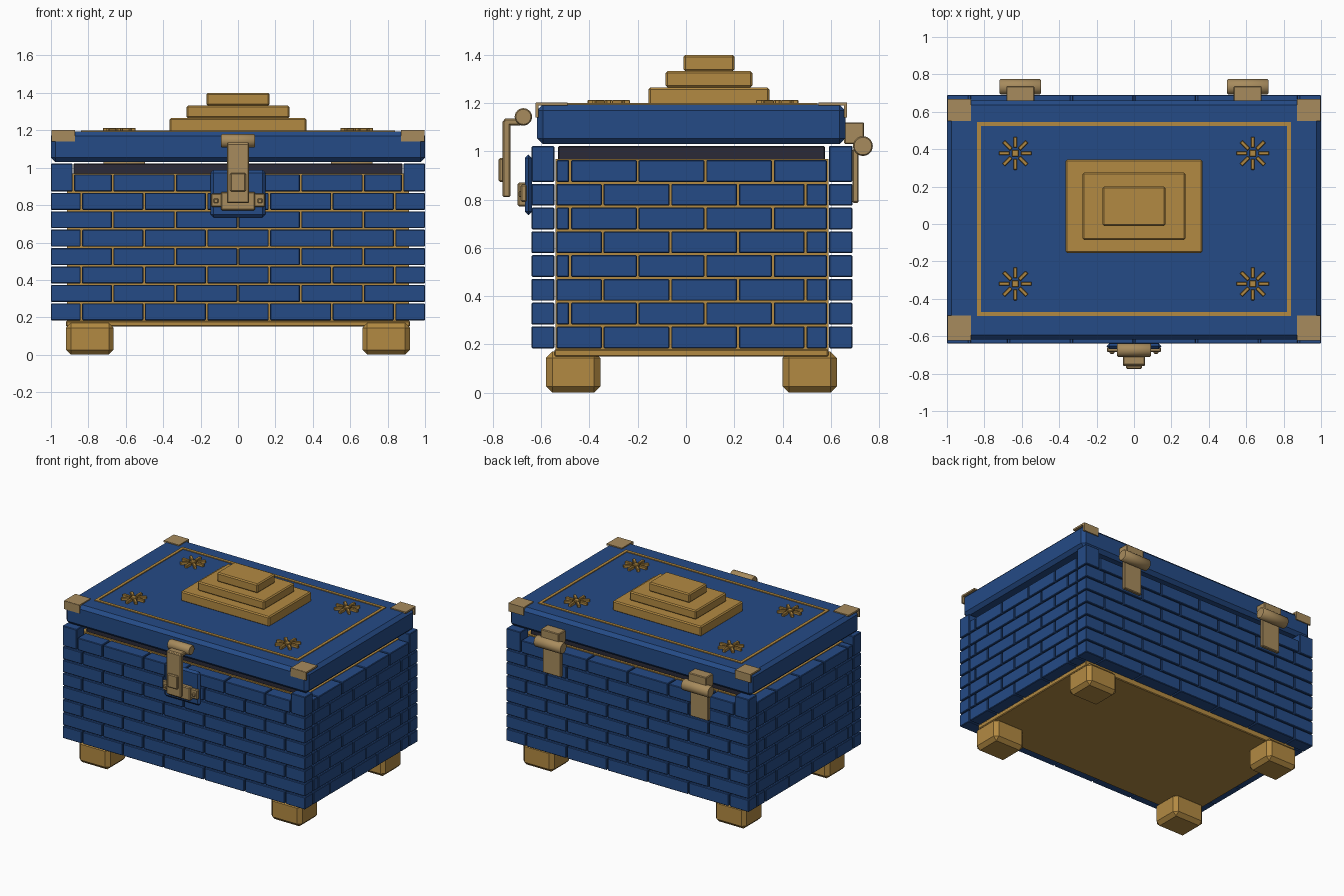
import bpy, bmesh, math
from mathutils import Matrix, Vector

if "Cube" in bpy.data.objects:
    bpy.data.objects.remove(bpy.data.objects["Cube"])


def material(name, rgb):
    m = bpy.data.materials.new(name)
    m.diffuse_color = (*rgb, 1)
    m.use_nodes = True
    m.node_tree.nodes["Principled BSDF"].inputs["Base Color"].default_value = m.diffuse_color
    return m


BLUE = material("deep blue", (0.018, 0.070, 0.24))
GOLD = material("gold", (0.45, 0.255, 0.055))
BRASS = material("dull brass", (0.39, 0.26, 0.11))
DARK = material("dark lining", (0.024, 0.023, 0.038))


def finish(name, bm, mat, bevel=0.0, segments=1):
    bmesh.ops.recalc_face_normals(bm, faces=bm.faces)
    me = bpy.data.meshes.new(name)
    bm.to_mesh(me)
    bm.free()
    ob = bpy.data.objects.new(name, me)
    bpy.context.collection.objects.link(ob)
    me.materials.append(mat)
    if bevel:
        mod = ob.modifiers.new("bevel", 'BEVEL')
        mod.width = bevel
        mod.segments = segments
    return ob


def add_box(bm, x, y, z, rot=None):
    c = Vector((sum(x) / 2, sum(y) / 2, sum(z) / 2))
    size = (x[1] - x[0], y[1] - y[0], z[1] - z[0], 1)
    bmesh.ops.create_cube(bm, size=1, matrix=(rot or Matrix()) @ Matrix.Translation(c) @ Matrix.Diagonal(size))


def boxes(name, mat, items, bevel=0.0):
    bm = bmesh.new()
    for it in items:
        add_box(bm, *it)
    return finish(name, bm, mat, bevel)


def barrel(name, x, y, z, r, length):
    bm = bmesh.new()
    bmesh.ops.create_cone(bm, cap_ends=True, segments=24, radius1=r, radius2=r, depth=length,
                          matrix=Matrix.Translation((x, y, z)) @ Matrix.Rotation(math.pi / 2, 4, 'Y'))
    ob = finish(name, bm, BRASS, 0.005)
    for p in ob.data.polygons:
        p.use_smooth = len(p.vertices) == 4
    return ob


def spans(lo, hi, start, pitch):
    """Brick intervals between lo and hi, with joints at start + k * pitch."""
    k = math.floor((lo - start) / pitch) + 1
    edges = [lo]
    while start + k * pitch < hi - 0.01:
        if start + k * pitch > lo + 0.01:
            edges.append(start + k * pitch)
        k += 1
    edges.append(hi)
    return list(zip(edges, edges[1:]))


# Chest core and base
boxes("chest_core", GOLD, [((-0.915, 0.915), (-0.54, 0.59), (0.16, 0.968))])
boxes("base_plate", GOLD, [((-0.92, 0.92), (-0.545, 0.59), (0.15, 0.18))], 0.005)
boxes("dark_rim", DARK, [((-0.88, 0.88), (-0.53, 0.575), (0.965, 1.022))], 0.004)

# Brick walls: eight staggered courses, raised corners in the last one
GAP, COURSE, Z0 = 0.004, 0.0985, 0.18
long_bricks, side_bricks = [], []
for row in range(8):
    z = (Z0 + row * COURSE + GAP, Z0 + (row + 1) * COURSE - GAP)
    odd = row % 2
    lengths = spans(-1, 1, 0 if odd else 0.1675, 0.335)
    if row == 7:
        lengths = [(-1, -0.88)] + spans(-0.88, 0.88, 0, 0.335) + [(0.88, 1)]
    for a, b in lengths:
        top = 1.022 if row == 7 and max(abs(a), abs(b)) > 0.95 else z[1]
        a2 = a if a == -1 else a + GAP
        b2 = b if b == 1 else b - GAP
        for y in ((-0.64, -0.545), (0.592, 0.69)):
            long_bricks.append(((a2, b2), y, (z[0], top)))
    for a, b in spans(-0.54, 0.588, -0.48 if odd else -0.345, 0.28):
        for x in ((-1, -0.91), (0.91, 1)):
            side_bricks.append((x, (a + GAP, b - GAP), z))
boxes("front_and_back_bricks", BLUE, long_bricks, 0.004)
boxes("side_bricks", BLUE, side_bricks, 0.004)

# Feet
boxes("feet", GOLD, [(x, y, (0, 0.17)) for x in ((-0.92, -0.665), (0.665, 0.92))
                     for y in ((-0.58, -0.355), (0.4, 0.625))], 0.026)

# Lid with inlaid frame
boxes("lid", BLUE, [((-1, 1), (-0.617, 0.66), (1.03, 1.194))], 0.024)
FX, FY0, FY1, W, FZ = 0.84, -0.492, 0.545, 0.022, (1.19, 1.2)
boxes("lid_frame", GOLD, [
    ((-FX, FX), (FY0, FY0 + W), FZ), ((-FX, FX), (FY1 - W, FY1), FZ),
    ((-FX, W - FX), (FY0 + W, FY1 - W), FZ), ((FX - W, FX), (FY0 + W, FY1 - W), FZ)])

# Lid corner brackets: a top plate and a flange folded down the long face
items = []
for x in ((-0.998, -0.872), (0.872, 0.998)):
    items += [(x, (-0.622, -0.49), (1.19, 1.202)), (x, (0.55, 0.668), (1.19, 1.202)),
              (x, (-0.624, -0.612), (1.14, 1.2)), (x, (0.655, 0.668), (1.14, 1.2))]
boxes("corner_brackets", BRASS, items)

# Stepped handle
for i, (hx, hy, z0, z1) in enumerate([(0.365, 0.25, 1.19, 1.265), (0.275, 0.18, 1.265, 1.332),
                                      (0.168, 0.105, 1.332, 1.4)]):
    boxes(f"handle_step_{i + 1}", GOLD, [((-hx, hx), (0.095 - hy, 0.095 + hy), (z0, z1))], 0.008)

# Eight-rayed ornaments
bm = bmesh.new()
for x in (-0.635, 0.635):
    for y in (-0.32, 0.378):
        at = Matrix.Translation((x, y, 0))
        add_box(bm, (-0.018, 0.018), (-0.018, 0.018), (1.19, 1.213), at)
        for k in range(8):
            add_box(bm, (0.03, 0.088), (-0.01, 0.01), (1.19, 1.213),
                    at @ Matrix.Rotation(k * math.pi / 4, 4, 'Z'))
finish("star_ornaments", bm, GOLD, 0.003)

# Rear hinges
for side, x in (("left", -0.608), ("right", 0.608)):
    barrel(f"{side}_hinge_barrel", x, 0.733, 1.022, 0.041, 0.22)
    boxes(f"{side}_hinge_leaves", BRASS, [
        ((x - 0.075, x + 0.075), (0.655, 0.738), (1.03, 1.12)),
        ((x - 0.075, x + 0.075), (0.69, 0.715), (0.787, 1.01))], 0.005)

# Front latch
boxes("latch_backplate", BLUE, [((-0.147, 0.147), (-0.668, -0.638), (0.735, 0.987))], 0.015)
barrel("latch_barrel", 0, -0.674, 1.143, 0.036, 0.18)
boxes("latch_strap", BRASS, [((-0.06, 0.06), (-0.76, -0.728), (0.81, 1.13)),
                             ((-0.06, 0.06), (-0.755, -0.68), (1.108, 1.136)),
                             ((-0.042, 0.042), (-0.776, -0.755), (0.873, 0.972))], 0.006)
boxes("latch_keeper", BRASS, [((-0.145, 0.145), (-0.685, -0.66), (0.79, 0.862)),
                              ((-0.092, 0.092), (-0.698, -0.66), (0.772, 0.87))], 0.006)
boxes("keeper_screws", BRASS, [((x - 0.013, x + 0.013), (-0.694, -0.68), (0.81, 0.836))
                               for x in (-0.118, 0.118)], 0.005)
